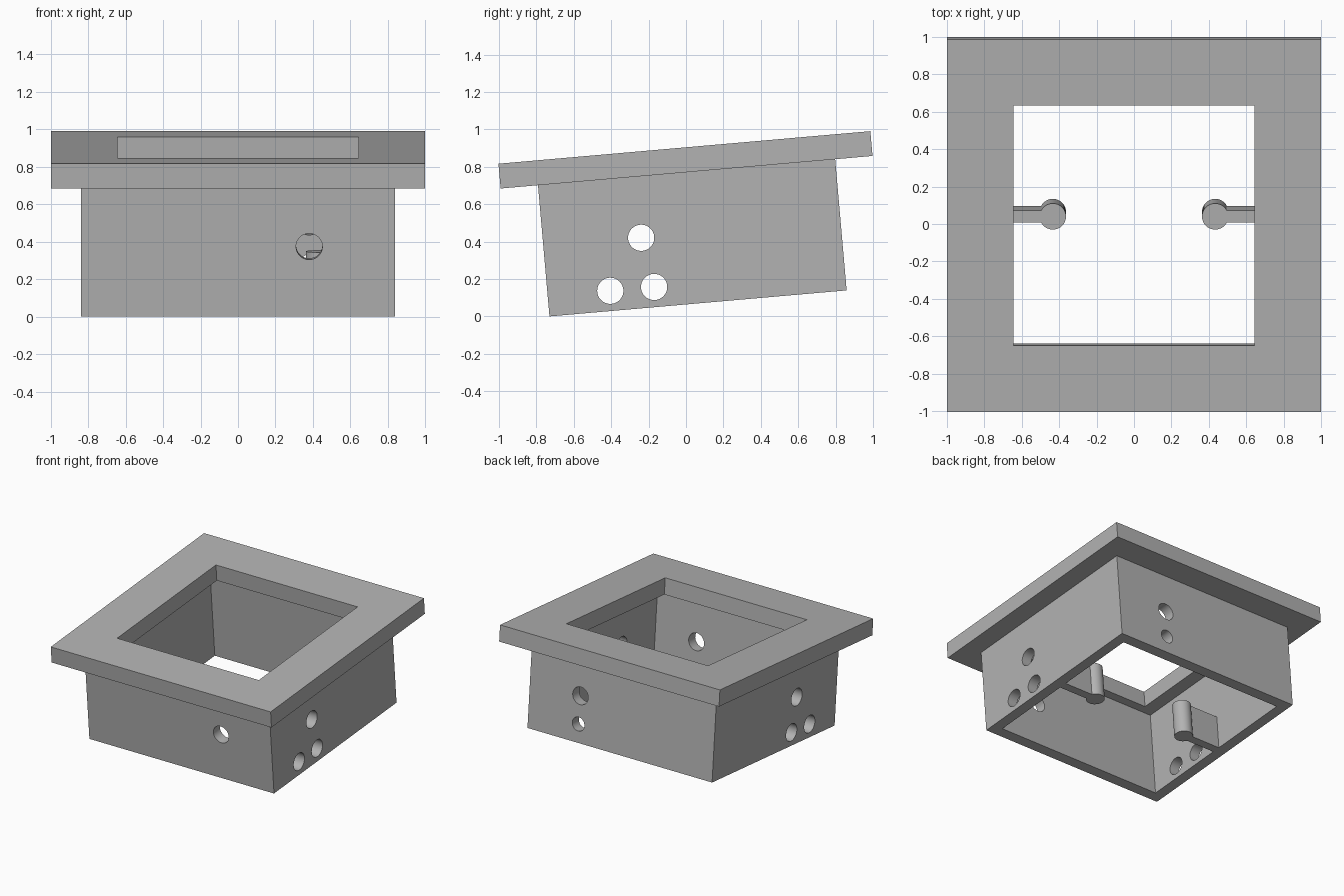
import bpy
from math import radians, pi
from mathutils import Matrix

cube = bpy.data.objects.get("Cube")
if cube:
    bpy.data.objects.remove(cube, do_unlink=True)

grey = bpy.data.materials.new("plain grey")
grey.use_nodes = True
grey.diffuse_color = (0.45, 0.45, 0.45, 1)
grey.node_tree.nodes["Principled BSDF"].inputs["Base Color"].default_value = grey.diffuse_color

# Local frame: x centred, y from the box front, z up from the box base
DEPTH, HEIGHT, HALF_X = 1.595, 0.704, 0.838
MID = DEPTH / 2
WALL = 0.086
PLATE, THICK, OPENING = 1.996, 0.133, 1.286
HOLE = 0.07
TILT = Matrix.Translation((0, -0.73, 0)) @ Matrix.Rotation(radians(5), 4, "X")


def block(name, x0, x1, y0, y1, z0, z1):
    bpy.ops.mesh.primitive_cube_add(size=1)
    ob = bpy.context.object
    ob.name = name
    ob.data.transform(Matrix.Translation(((x0 + x1) / 2, (y0 + y1) / 2, (z0 + z1) / 2))
                      @ Matrix.Diagonal((x1 - x0, y1 - y0, z1 - z0, 1)))
    return ob


def rod(name, radius, length, centre, axis="Z"):
    bpy.ops.mesh.primitive_cylinder_add(vertices=64, radius=radius, depth=length)
    ob = bpy.context.object
    ob.name = name
    turn = {"X": Matrix.Rotation(pi / 2, 4, "Y"),
            "Y": Matrix.Rotation(pi / 2, 4, "X"), "Z": Matrix()}[axis]
    ob.data.transform(Matrix.Translation(centre) @ turn)
    return ob


def combine(ob, others, operation):
    for other in others:
        mod = ob.modifiers.new("combine", "BOOLEAN")
        mod.operation, mod.solver, mod.object = operation, "EXACT", other
    graph = bpy.context.evaluated_depsgraph_get()
    mesh = bpy.data.meshes.new_from_object(ob.evaluated_get(graph))
    ob.modifiers.clear()
    ob.data = mesh
    for other in others:
        bpy.data.objects.remove(other, do_unlink=True)


def finish(ob):
    ob.data.transform(TILT)
    ob.data.materials.clear()
    ob.data.materials.append(grey)
    bpy.ops.object.select_all(action="DESELECT")
    ob.select_set(True)
    bpy.context.view_layer.objects.active = ob
    bpy.ops.object.shade_smooth_by_angle(angle=radians(30))


# Top plate with a square opening
plate = block("top_plate", -PLATE / 2, PLATE / 2, MID - PLATE / 2, MID + PLATE / 2,
              HEIGHT, HEIGHT + THICK)
half = OPENING / 2
combine(plate, [block("cutter", -half, half, MID - half, MID + half, 0, 2)], "DIFFERENCE")
finish(plate)

# Open box with holes in its walls
box = block("box_walls", -HALF_X, HALF_X, 0, DEPTH, 0, HEIGHT)
cutters = [block("cutter", WALL - HALF_X, HALF_X - WALL, WALL, DEPTH - WALL, -1, 2)]
for y, z in ((0.525, 0.376), (0.336, 0.108), (0.571, 0.108)):
    cutters.append(rod("cutter", HOLE, 3, (0, y, z), "X"))
cutters.append(rod("cutter", HOLE, 4, (0.38, MID, 0.375), "Y"))
cutters.append(rod("cutter", 0.055, 0.4, (0.385, DEPTH, 0.148), "Y"))
combine(box, cutters, "DIFFERENCE")
finish(box)

# Round posts, each held to a side wall by a tab
POST_H = 0.28
for name, side in (("left_post", 1), ("right_post", -1)):
    post = rod(name, HOLE, POST_H, (side * 0.433, MID, POST_H / 2))
    ends = sorted((side * 0.433, side * (HALF_X - WALL)))
    tab = block("tab", *ends, MID - 0.033, MID + 0.033, 0, POST_H)
    combine(post, [tab], "UNION")
    finish(post)
